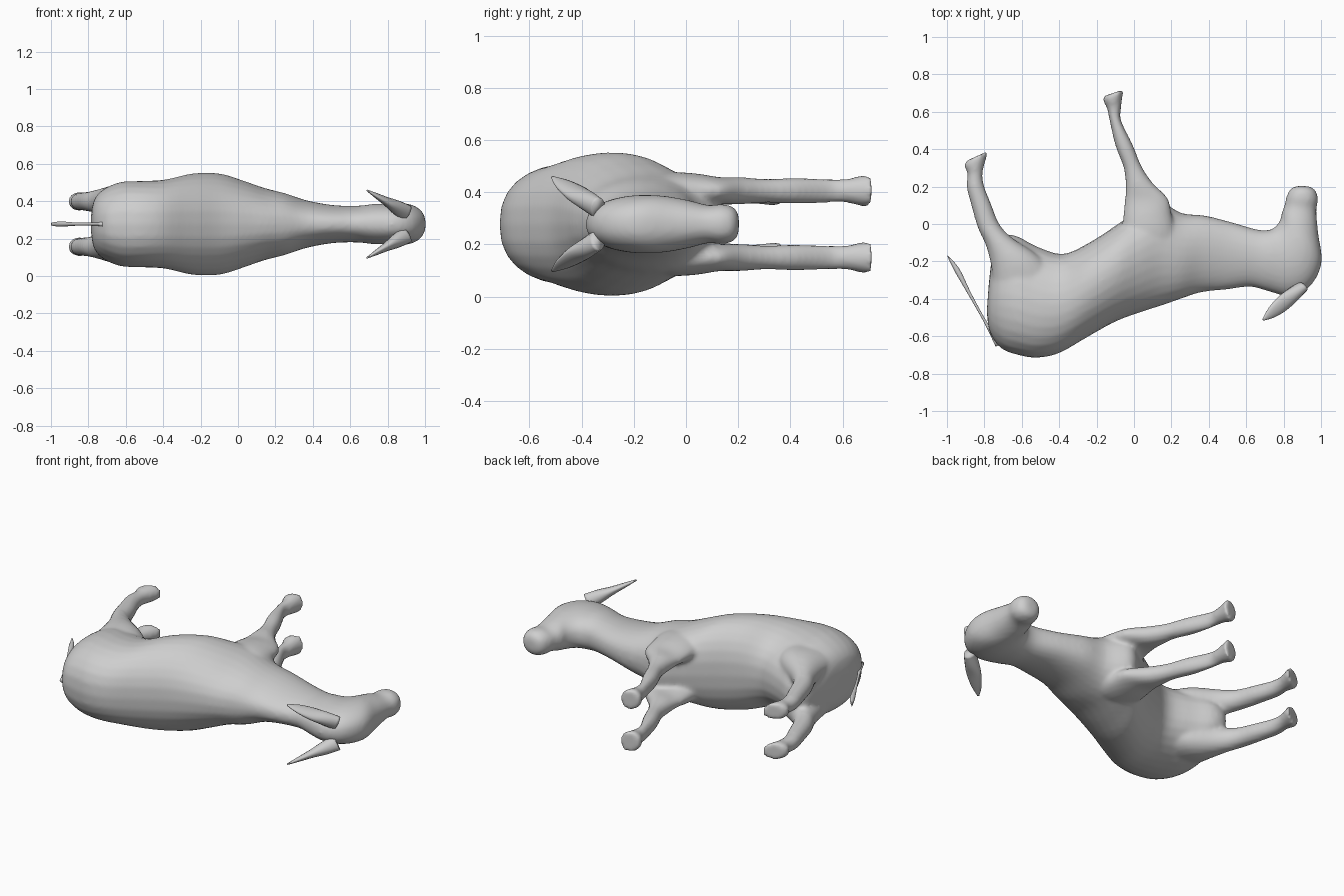
import bpy, bmesh, math
from mathutils import Vector

if "Cube" in bpy.data.objects:
    bpy.data.objects.remove(bpy.data.objects["Cube"])

MID = 0.278   # height of the animal's plane of symmetry (it lies on its side)

coat = bpy.data.materials.new("grey coat")
coat.diffuse_color = (0.62, 0.62, 0.62, 1)
coat.use_nodes = True
coat.node_tree.nodes["Principled BSDF"].inputs["Base Color"].default_value = coat.diffuse_color


def spline(rows, steps):
    """Catmull-Rom interpolation of rows of numbers."""
    out = []
    for i in range(len(rows) - 1):
        p = [rows[max(0, min(len(rows) - 1, i + k))] for k in (-1, 0, 1, 2)]
        for s in range(steps):
            t = s / steps
            out.append([0.5 * (2 * b + (c - a) * t + (2 * a - 5 * b + 4 * c - d) * t * t
                               + (3 * b - a - 3 * c + d) * t ** 3)
                        for a, b, c, d in zip(*p)])
    return out + [list(rows[-1])]


def loft(bm, rings, sides=28):
    """Skin rings of (end A, end B, half width vector, egg factor, squareness)."""
    loops = []
    for a, b, w, egg, power in rings:
        mid, half = (a + b) / 2, (b - a) / 2
        loop = []
        for k in range(sides):
            t = 2 * math.pi * k / sides
            s = math.copysign(abs(math.sin(t)) ** power, math.sin(t))
            loop.append(bm.verts.new(mid + half * math.cos(t)
                                     + w * s * (1 + egg * math.cos(t))))
        loops.append(loop)
    for l0, l1 in zip(loops, loops[1:]):
        for k in range(sides):
            n = (k + 1) % sides
            bm.faces.new((l0[k], l0[n], l1[n], l1[k]))
    bm.faces.new(loops[0][::-1])
    bm.faces.new(loops[-1])


def flat_loft(bm, rows, z, power=1.0):
    """Loft rows of (ax, ay, bx, by, half width, egg) lying in the plane at height z."""
    rows = [tuple(r) + (0,) * (6 - len(r)) for r in rows]
    loft(bm, [(Vector((r[0], r[1], z)), Vector((r[2], r[3], z)),
               Vector((0, 0, max(r[4], 0.006))), r[5], power) for r in spline(rows, 4)])


def finish(bm, name):
    bmesh.ops.recalc_face_normals(bm, faces=bm.faces)
    me = bpy.data.meshes.new(name)
    bm.to_mesh(me)
    bm.free()
    me.materials.append(coat)
    for p in me.polygons:
        p.use_smooth = True
    ob = bpy.data.objects.new(name, me)
    bpy.context.collection.objects.link(ob)
    return ob


# rump, barrel, neck and head: back edge, belly edge, half width, egg
trunk = [
    (-.787, -.47, -.777, -.33, .07, 0),
    (-.770, -.58, -.762, -.20, .135, -.1),
    (-.71, -.665, -.73, -.08, .185, -.12),
    (-.62, -.70, -.64, -.06, .223, -.12),
    (-.52, -.715, -.52, -.12, .230, -.08),
    (-.40, -.69, -.38, -.16, .238, .0),
    (-.25, -.605, -.24, -.10, .270, .08),
    (-.10, -.522, -.10, -.01, .270, .08),
    (.04, -.47, .00, .06, .235, .08),
    (.15, -.435, .12, .13, .195, .05),
    (.25, -.40, .25, .06, .165, .05),
    (.36, -.365, .38, .045, .125, .12),
    (.50, -.35, .52, .01, .10, .15),
    (.62, -.335, .66, -.03, .097, .15),
    (.72, -.36, .73, -.03, .107, .1),
    (.83, -.385, .76, -.01, .108, .05),
    (.94, -.335, .775, .01, .112, 0),
    (1.003, -.21, .785, .03, .108, 0),
    (.985, -.05, .79, .06, .092, 0),
    (.975, .07, .805, .10, .073, 0),
    (.984, .13, .815, .145, .077, 0),
    (.970, .18, .835, .185, .065, 0),
    (.935, .202, .865, .203, .035, 0),
]
front_leg = [
    (-.02, -.20, .24, -.14, .045),
    (-.06, -.08, .22, -.04, .070),
    (-.06, .02, .20, .06, .066),
    (-.05, .12, .18, .14, .052),
    (-.045, .20, .10, .22, .052),
    (-.055, .30, .04, .31, .046),
    (-.10, .42, -.005, .42, .05),
    (-.132, .56, -.068, .55, .046),
    (-.145, .62, -.07, .61, .046),
    (-.168, .665, -.06, .69, .060),
    (-.157, .685, -.053, .720, .060),
]
hind_leg = [
    (-.75, -.42, -.40, -.32, .08),
    (-.76, -.25, -.50, -.18, .09),
    (-.79, -.12, -.65, -.075, .07),
    (-.835, -.02, -.72, .00, .056),
    (-.87, .10, -.765, .11, .05),
    (-.895, .20, -.80, .20, .046),
    (-.89, .27, -.81, .27, .044),
    (-.909, .31, -.79, .35, .05),
    (-.895, .338, -.78, .390, .05),
]

# trunk and legs fused into one smooth skin
bm = bmesh.new()
flat_loft(bm, trunk, MID, 0.85)
for side in (-1, 1):
    flat_loft(bm, front_leg, MID + side * .128)
    flat_loft(bm, hind_leg, MID + side * .121)
body = finish(bm, "body")
remesh = body.modifiers.new("fuse", 'REMESH')
remesh.mode = 'VOXEL'
remesh.voxel_size = 0.012
remesh.use_smooth_shade = True
smooth = body.modifiers.new("soften", 'SMOOTH')
smooth.factor = 0.5
smooth.iterations = 7

# pointed ears with thick roots, mirrored across the plane of symmetry
for side, name in ((-1, "ear_lower"), (1, "ear_upper")):
    base = Vector((.90, -.335, MID + side * .060))
    tip = Vector((.69, -.512, MID + side * .180))
    axis = (tip - base).normalized()
    wide = Vector((.5, -.75, -side * .35))
    wide = (wide - axis * wide.dot(axis)).normalized()
    thin = axis.cross(wide)
    rings = []
    for t, w, h in spline([(0, .030, .045), (.25, .040, .038), (.5, .045, .024),
                           (.78, .032, .013), (1, .006, .004)], 4):
        c = base.lerp(tip, t)
        rings.append((c - wide * w, c + wide * w, thin * h, 0, 1))
    bm = bmesh.new()
    loft(bm, rings, 14)
    finish(bm, name)

# thin tail with a slightly thicker tuft
bm = bmesh.new()
flat_loft(bm, [
    (-.74, -.655, -.70, -.64, .012),
    (-.80, -.53, -.785, -.525, .008),
    (-.885, -.38, -.868, -.375, .009),
    (-.955, -.26, -.925, -.255, .014),
    (-.985, -.20, -.96, -.205, .012),
    (-1.00, -.168, -.992, -.172, .008),
], MID)
finish(bm, "tail")
